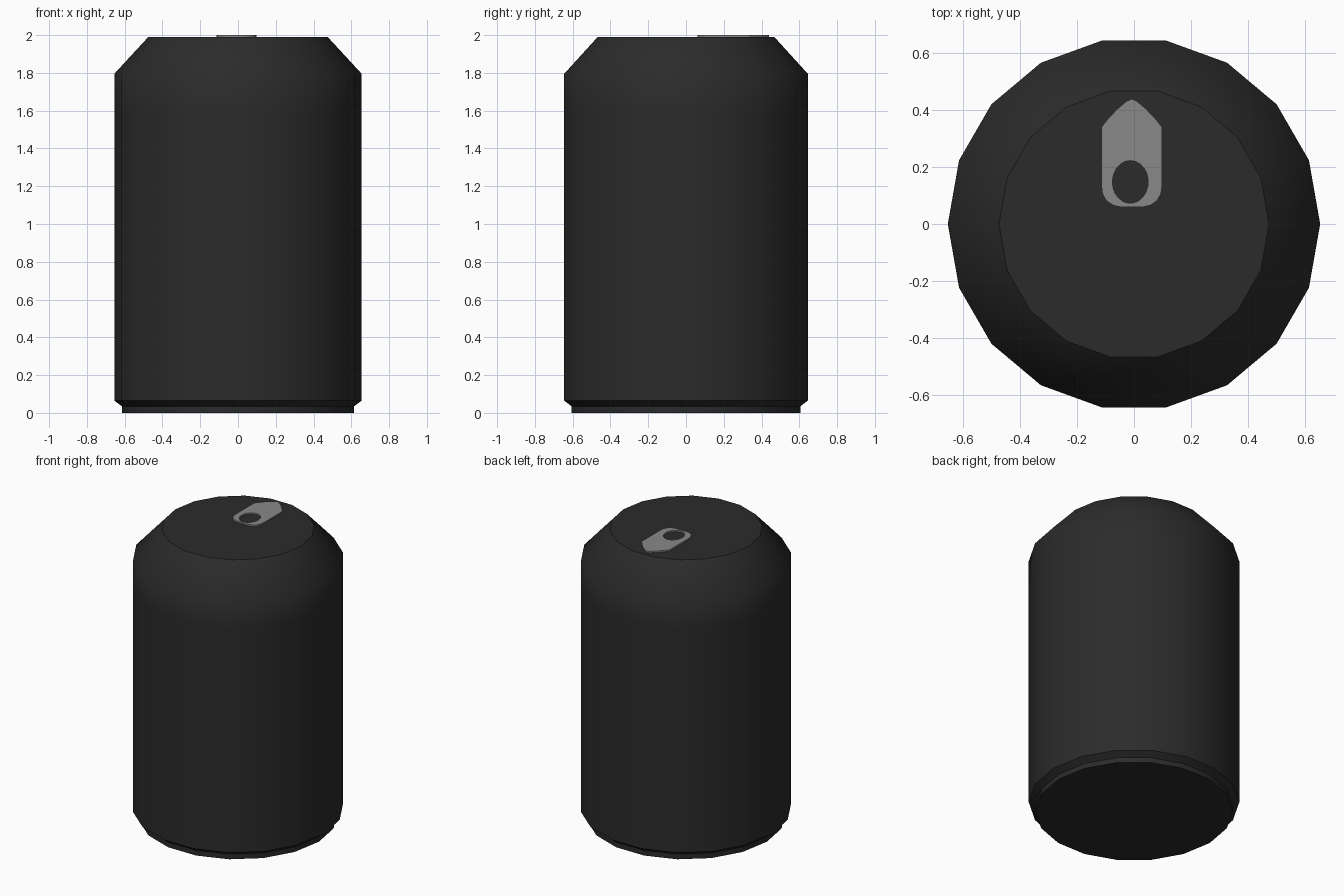
import bpy, bmesh, math
from math import sin, cos, pi

if "Cube" in bpy.data.objects:
    bpy.data.objects.remove(bpy.data.objects["Cube"])

SIDES = 18


def material(name, value):
    m = bpy.data.materials.new(name)
    m.diffuse_color = (value, value, value, 1)
    m.use_nodes = True
    m.node_tree.nodes["Principled BSDF"].inputs["Base Color"].default_value = m.diffuse_color
    return m


def finish(bm, name, mat, angle):
    bmesh.ops.recalc_face_normals(bm, faces=bm.faces[:])
    mesh = bpy.data.meshes.new(name)
    bm.to_mesh(mesh)
    bm.free()
    ob = bpy.data.objects.new(name, mesh)
    bpy.context.collection.objects.link(ob)
    mesh.materials.append(mat)
    bpy.ops.object.select_all(action='DESELECT')
    ob.select_set(True)
    bpy.context.view_layer.objects.active = ob
    bpy.ops.object.shade_smooth_by_angle(angle=math.radians(angle))
    return ob


def bridge(bm, a, b):
    n = len(a)
    for i in range(n):
        j = (i + 1) % n
        bm.faces.new((a[i], a[j], b[j], b[i]))


dark = material("dark_metal", 0.024)
grey = material("tab_metal", 0.25)

# Can body: lathed profile of (radius, height), capped at both ends
profile = [(0.615, 0), (0.615, 0.035), (0.655, 0.065),
           (0.655, 1.6), (0.655, 1.795), (0.475, 1.99)]
bm = bmesh.new()
rings = [[bm.verts.new((r * cos(2 * pi * i / SIDES), r * sin(2 * pi * i / SIDES), z))
          for i in range(SIDES)] for r, z in profile]
for low, high in zip(rings, rings[1:]):
    bridge(bm, low, high)
bm.faces.new(rings[0])
bm.faces.new(rings[-1])
finish(bm, "can_body", dark, 45)

# Pull tab: mirrored half outline running from the rounded end to the tip
CX, HOLE_Y = -0.008, 0.148
half = [(0.04, 0.06), (0.066, 0.066), (0.09, 0.083), (0.103, 0.107), (0.107, 0.14),
        (0.107, 0.24), (0.107, 0.34), (0.082, 0.372), (0.05, 0.405), (0.018, 0.432)]
outline = half + [(0, 0.44)] + [(-x, y) for x, y in reversed(half)]

# Finger hole: one ellipse point per outline point
n = len(outline)
hole = []
for i in range(n):
    a = -pi / 2 + 2 * pi * (i + 0.5) / n
    hole.append((-0.005 + 0.063 * cos(a), HOLE_Y + 0.075 * sin(a)))

bm = bmesh.new()
layer = lambda pts, z: [bm.verts.new((CX + x, y, z)) for x, y in pts]
out_low, out_top = layer(outline, 1.988), layer(outline, 2.0)
in_low, in_top = layer(hole, 1.988), layer(hole, 2.0)
bridge(bm, out_low, out_top)
bridge(bm, out_top, in_top)
bridge(bm, in_top, in_low)
bridge(bm, in_low, out_low)
finish(bm, "pull_tab", grey, 30)
